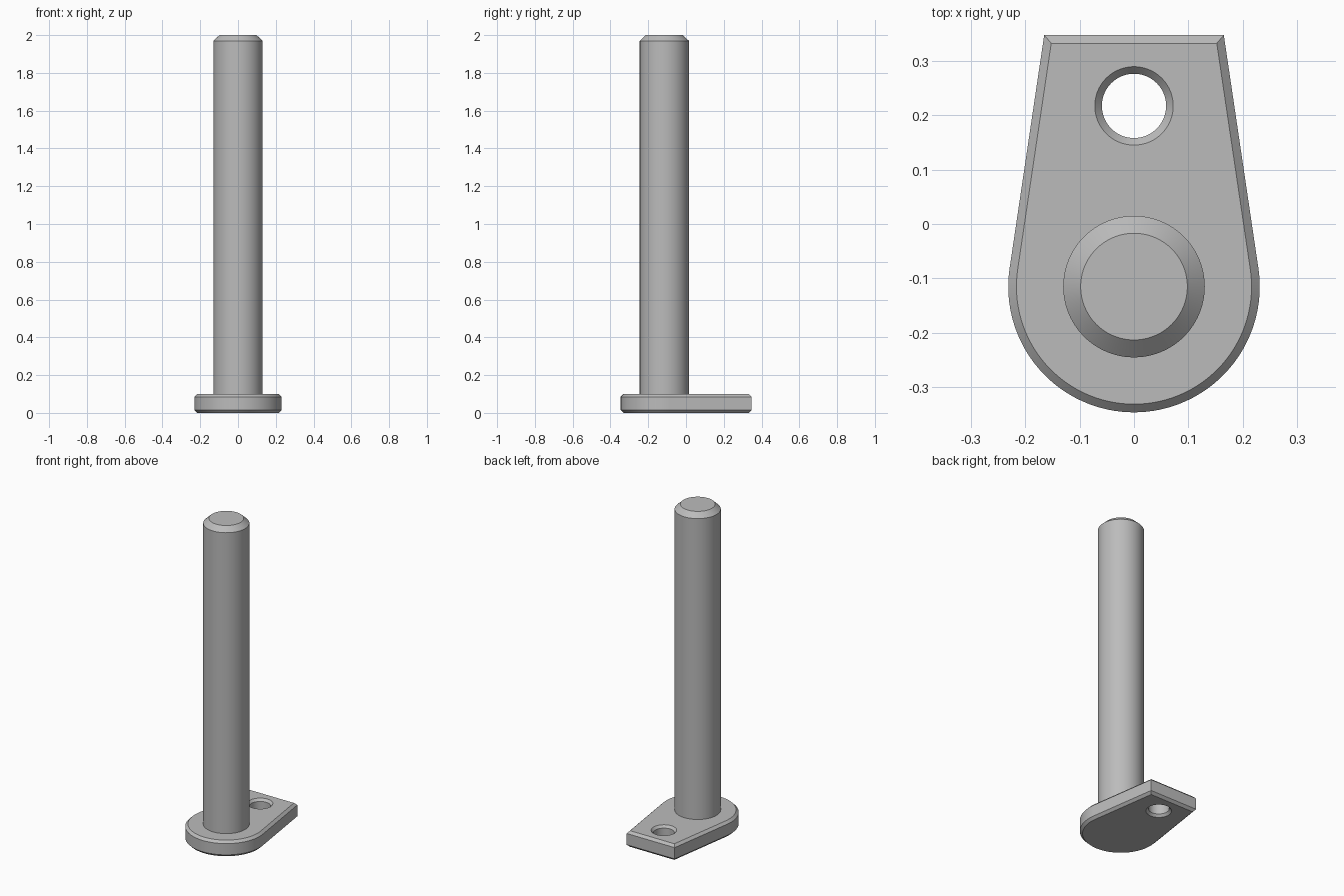
import bpy, bmesh
from math import sin, cos, acos, atan2, pi, radians, hypot

cube = bpy.data.objects.get("Cube")
if cube:
    bpy.data.objects.remove(cube, do_unlink=True)

PIN_Y, PIN_R = -0.115, 0.13
HEAD_R, BACK_Y, BACK_X = 0.231, 0.347, 0.165
HOLE_Y, HOLE_R = 0.217, 0.059
THICK, BEVEL = 0.1, 0.015

steel = bpy.data.materials.new("grey steel")
steel.use_nodes = True
colour = (0.5, 0.5, 0.5, 1)
steel.diffuse_color = colour
bsdf = next(n for n in steel.node_tree.nodes if n.type == 'BSDF_PRINCIPLED')
bsdf.inputs["Base Color"].default_value = colour


def circle(radius, y, n=96):
    return [(radius * cos(2 * pi * i / n), y + radius * sin(2 * pi * i / n))
            for i in range(n)]


def plate_outline(inset, n=64):
    """Round front with tangent sides tapering to a straight back edge."""
    dx, dy = BACK_X, BACK_Y - PIN_Y
    tangent = atan2(dy, dx) - acos(HEAD_R / hypot(dx, dy))
    r, back = HEAD_R - inset, BACK_Y - inset
    corner = (r - (back - PIN_Y) * sin(tangent)) / cos(tangent)
    start, sweep = pi - tangent, pi + 2 * tangent
    arc = [(r * cos(start + sweep * i / n), PIN_Y + r * sin(start + sweep * i / n))
           for i in range(n + 1)]
    return arc + [(corner, back), (-corner, back)]


def loft(bm, sections):
    """Join (outline, z) sections with quads; return the rings of vertices."""
    rings = [[bm.verts.new((x, y, z)) for x, y in pts] for pts, z in sections]
    for a, b in zip(rings, rings[1:]):
        for i in range(len(a)):
            j = (i + 1) % len(a)
            bm.faces.new((a[i], a[j], b[j], b[i]))
    return rings


def ring_edges(bm, ring):
    return [bm.edges.get((v, ring[i - 1])) for i, v in enumerate(ring)]


def finish(bm, name):
    bmesh.ops.recalc_face_normals(bm, faces=bm.faces[:])
    mesh = bpy.data.meshes.new(name)
    bm.to_mesh(mesh)
    bm.free()
    mesh.materials.append(steel)
    obj = bpy.data.objects.new(name, mesh)
    bpy.context.collection.objects.link(obj)
    bpy.ops.object.select_all(action='DESELECT')
    obj.select_set(True)
    bpy.context.view_layer.objects.active = obj
    bpy.ops.object.shade_smooth_by_angle(angle=radians(30))


# Plate with chamfered rim and a countersunk through hole
levels = [(BEVEL, 0), (0, BEVEL), (0, THICK - BEVEL), (BEVEL, THICK)]
bm = bmesh.new()
rim = loft(bm, [(plate_outline(c), z) for c, z in levels])
hole = loft(bm, [(circle(HOLE_R + 0.87 * c, HOLE_Y), z) for c, z in levels])
for k in (0, -1):
    bmesh.ops.triangle_fill(bm, use_beauty=True, use_dissolve=False,
                            edges=ring_edges(bm, rim[k]) + ring_edges(bm, hole[k]))
finish(bm, "base_plate")

# Upright pin with chamfered tip
bm = bmesh.new()
pin = loft(bm, [(circle(PIN_R, PIN_Y), THICK), (circle(PIN_R, PIN_Y), 1.97),
                (circle(0.098, PIN_Y), 2)])
bm.faces.new(pin[0])
bm.faces.new(pin[-1])
finish(bm, "pin")
